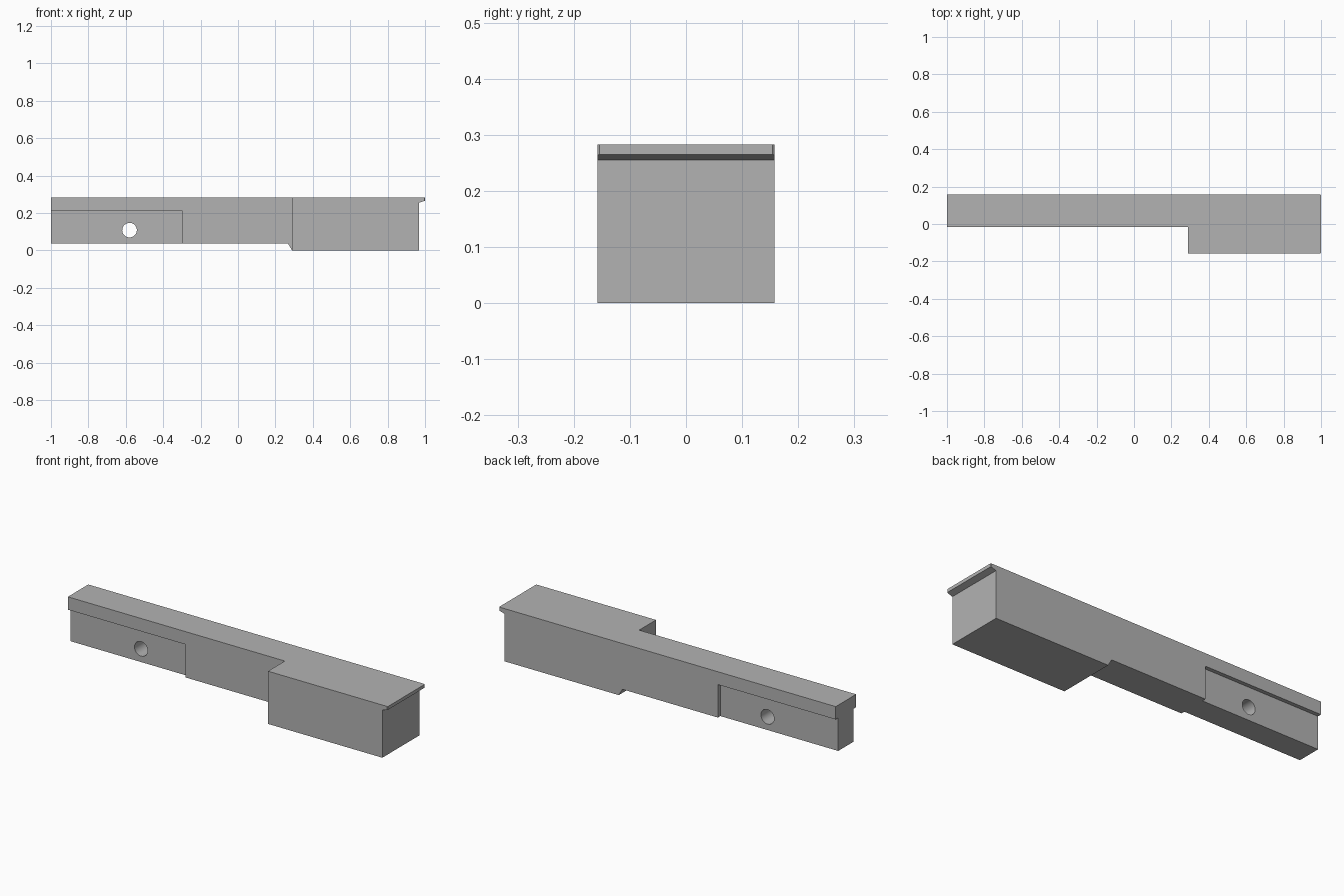
import bpy
import bmesh
from math import pi

if "Cube" in bpy.data.objects:
    bpy.data.objects.remove(bpy.data.objects["Cube"], do_unlink=True)

HALF_W = 0.158      # half of the full width
RAIL_FRONT = -0.015 # front face of the slim rail
BLOCK_X = 0.289     # where the wide block begins

grey = bpy.data.materials.new("plain grey")
grey.use_nodes = True
colour = (0.45, 0.45, 0.45, 1)
grey.diffuse_color = colour
grey.node_tree.nodes["Principled BSDF"].inputs["Base Color"].default_value = colour


def box_cutter(name, lo, hi):
    bpy.ops.mesh.primitive_cube_add(size=1, location=[(a + b) / 2 for a, b in zip(lo, hi)])
    ob = bpy.context.object
    ob.name = name
    ob.scale = [b - a for a, b in zip(lo, hi)]
    ob.hide_render = True
    return ob


def cut(target, cutter):
    mod = target.modifiers.new(cutter.name, "BOOLEAN")
    mod.operation = "DIFFERENCE"
    mod.solver = "EXACT"
    mod.object = cutter
    bpy.context.view_layer.objects.active = target
    bpy.ops.object.modifier_apply(modifier=mod.name)
    bpy.data.objects.remove(cutter, do_unlink=True)


# Side profile with stepped underside and overhanging end lip, swept across the width
profile = [(-1, 0.037), (0.267, 0.037), (BLOCK_X, 0), (0.968, 0),
           (0.968, 0.255), (1, 0.265), (1, 0.283), (-1, 0.283)]
bm = bmesh.new()
face = bm.faces.new([bm.verts.new((x, -HALF_W, z)) for x, z in profile])
swept = bmesh.ops.extrude_face_region(bm, geom=[face])["geom"]
bmesh.ops.translate(bm, vec=(0, 2 * HALF_W, 0),
                    verts=[v for v in swept if isinstance(v, bmesh.types.BMVert)])
bmesh.ops.recalc_face_normals(bm, faces=bm.faces)

# Slightly eased upright corners on the lip
corners = [e for e in bm.edges if all(v.co.x > 0.99 for v in e.verts)
           and abs(e.verts[0].co.y - e.verts[1].co.y) < 0.01]
bmesh.ops.bevel(bm, geom=corners, offset=0.004, segments=1, affect="EDGES")
mesh = bpy.data.meshes.new("stepped_rail")
bm.to_mesh(mesh)
bm.free()
mesh.materials.append(grey)
rail = bpy.data.objects.new("stepped_rail", mesh)
bpy.context.collection.objects.link(rail)

# Slim the long arm, leaving the wide block at one end
cut(rail, box_cutter("arm_relief", (-1.2, -0.4, -0.2), (BLOCK_X, RAIL_FRONT, 0.5)))

# Shallow recess on both sides of the arm's end
DEPTH = 0.021
for name, y0, y1 in (("front_recess", -0.3, RAIL_FRONT + DEPTH),
                     ("back_recess", HALF_W - DEPTH, 0.3)):
    cut(rail, box_cutter(name, (-1.2, y0, -0.1), (-0.3, y1, 0.214)))

# Round cross hole through the recessed end
bpy.ops.mesh.primitive_cylinder_add(vertices=48, radius=0.039, depth=1,
                                    location=(-0.58, 0, 0.108), rotation=(pi / 2, 0, 0))
hole = bpy.context.object
hole.name = "pin_hole"
cut(rail, hole)

# Smooth hole wall, crisp edges elsewhere
bpy.ops.object.select_all(action="DESELECT")
rail.select_set(True)
bpy.context.view_layer.objects.active = rail
bpy.ops.object.shade_smooth_by_angle(angle=pi / 9)
